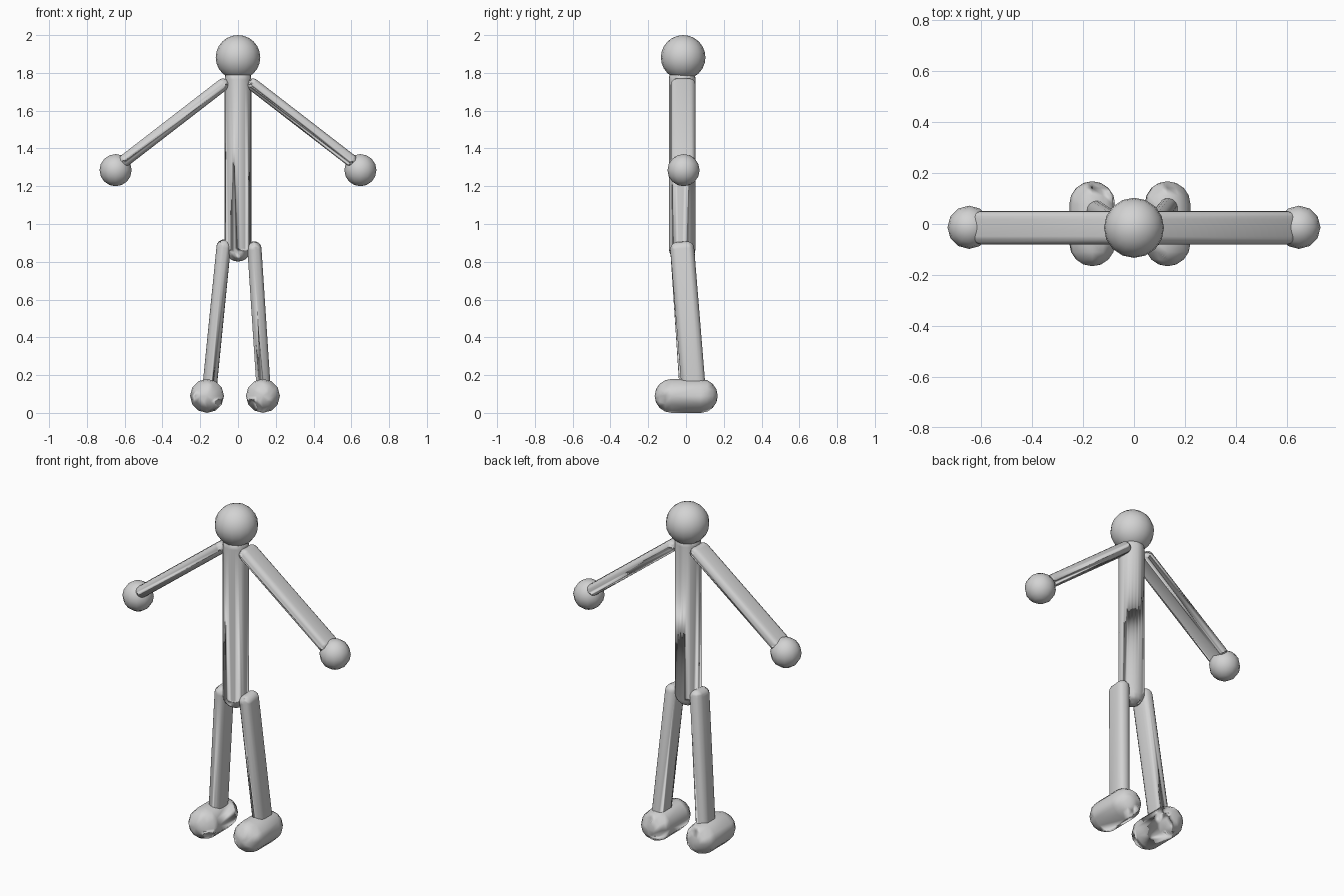
import bpy, bmesh, math
from mathutils import Vector, Matrix

if "Cube" in bpy.data.objects:
    bpy.data.objects.remove(bpy.data.objects["Cube"])

grey = bpy.data.materials.new("light_grey")
grey.diffuse_color = (0.65, 0.65, 0.65, 1)
grey.use_nodes = True
grey.node_tree.nodes["Principled BSDF"].inputs["Base Color"].default_value = grey.diffuse_color


def rounded_part(name, centres, radius, axis=(0, 0, 1), segs=16, rings=10):
    """Convex skin around equal balls: one = ball, two = capsule, four = rounded slab."""
    rot = Vector((0, 0, 1)).rotation_difference(Vector(axis)).to_matrix().to_4x4()
    bm = bmesh.new()
    for c in centres:
        bmesh.ops.create_uvsphere(bm, u_segments=segs, v_segments=rings, radius=radius,
                                  matrix=Matrix.Translation(c) @ rot)
    if len(centres) > 1:
        out = bmesh.ops.convex_hull(bm, input=bm.verts)
        inside = {g for g in out["geom_interior"] + out["geom_unused"]
                  if isinstance(g, bmesh.types.BMVert)}
        bmesh.ops.delete(bm, geom=list(inside), context='VERTS')
    bmesh.ops.recalc_face_normals(bm, faces=bm.faces)
    mesh = bpy.data.meshes.new(name)
    bm.to_mesh(mesh)
    bm.free()
    mesh.materials.append(grey)
    obj = bpy.data.objects.new(name, mesh)
    bpy.context.collection.objects.link(obj)
    for p in mesh.polygons:
        p.use_smooth = True
    return obj


def limb(name, start, end, radius, half_width):
    """Flat limb, thin across x and wide along y, with rounded ends."""
    a, b = Vector(start), Vector(end)
    axis = (b - a).normalized()
    side = Vector((0, 1, 0))
    side = (side - axis * side.dot(axis)).normalized() * (half_width - radius)
    return rounded_part(name, [a - side, a + side, b - side, b + side], radius, axis)


# Head and torso
rounded_part("head", [Vector((0, -0.015, 1.882))], 0.118, segs=16, rings=12)
rounded_part("torso", [Vector((0, -0.02, 0.872)), Vector((0, -0.02, 1.765))], 0.071, segs=24)

# Arms and hands
for name, s in (("left", 1), ("right", -1)):
    limb(name + "_arm", (s * 0.08, -0.015, 1.737), (s * 0.598, -0.015, 1.337), 0.033, 0.066)
    rounded_part(name + "_hand", [Vector((s * 0.648, -0.013, 1.285))], 0.085, segs=12, rings=8)

# Legs, posed slightly differently on each side
limb("left_leg", (0.087, -0.02, 0.868), (0.136, 0.041, 0.12), 0.038, 0.064)
limb("right_leg", (-0.076, -0.02, 0.878), (-0.152, 0.03, 0.12), 0.038, 0.064)

# Feet
for name, x in (("left", 0.132), ("right", -0.164)):
    rounded_part(name + "_foot", [Vector((x, -0.076, 0.09)), Vector((x, 0.078, 0.09))],
                 0.09, axis=(0, 1, 0), segs=12, rings=8)
